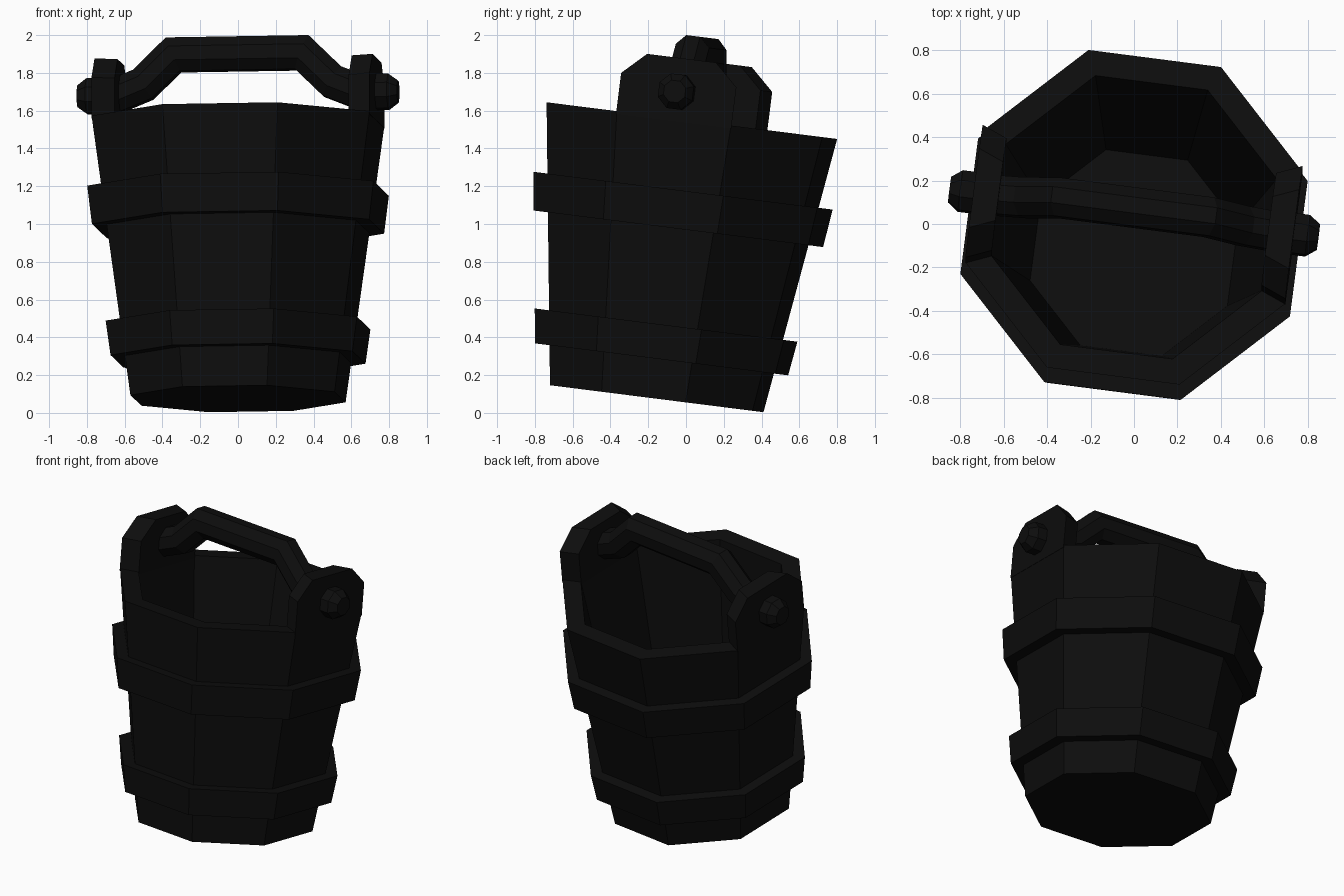
import bpy, bmesh, math
from mathutils import Matrix, Vector

if "Cube" in bpy.data.objects:
    bpy.data.objects.remove(bpy.data.objects["Cube"])

# Whole bucket leans back and is turned slightly about its own axis
POSE = (Matrix.Translation((0, -0.155, 0.075))
        @ Matrix.Rotation(math.radians(-7.2), 4, 'X')
        @ Matrix.Rotation(math.radians(-7.4), 4, 'Z'))

black = bpy.data.materials.new("charcoal_black")
black.diffuse_color = (0.004, 0.004, 0.004, 1)
black.use_nodes = True
black.node_tree.nodes["Principled BSDF"].inputs["Base Color"].default_value = black.diffuse_color


def finish(name, bm):
    bmesh.ops.recalc_face_normals(bm, faces=bm.faces)
    mesh = bpy.data.meshes.new(name)
    bm.transform(POSE)
    bm.to_mesh(mesh)
    bm.free()
    mesh.materials.append(black)
    ob = bpy.data.objects.new(name, mesh)
    bpy.context.collection.objects.link(ob)
    return ob


def loft(name, rings, closed=False):
    """Skin a list of equal-length point rings; cap the ends unless closed."""
    bm = bmesh.new()
    vs = [[bm.verts.new(p) for p in r] for r in rings]
    n = len(vs[0])
    for i in range(len(vs) if closed else len(vs) - 1):
        a, b = vs[i], vs[(i + 1) % len(vs)]
        for j in range(n):
            k = (j + 1) % n
            bm.faces.new((a[j], a[k], b[k], b[j]))
    if not closed:
        bm.faces.new(vs[0])
        bm.faces.new(vs[-1])
    return finish(name, bm)


def octagon(r, z):
    return [(r * math.cos(a), r * math.sin(a), z)
            for a in (math.radians(22.5 + 45 * i) for i in range(8))]


# Staved body: outer wall, rim, inner wall and floor
loft("bucket_body", [octagon(r, z) for r, z in
                     ((0.59, 0), (0.803, 1.484), (0.68, 1.484), (0.495, 0.18))])

# Two hoops around the body
for name, z0, z1, r0, r1 in (("lower_hoop", 0.21, 0.393, 0.699, 0.726),
                             ("upper_hoop", 0.907, 1.11, 0.801, 0.827)):
    loft(name, [octagon(r, z) for r, z in
                ((r0, z0), (r1, z1), (r1 - 0.11, z1), (r0 - 0.11, z0))], closed=True)

for side, s in (("left", -1), ("right", 1)):
    # Ear: raised stave with chamfered top corners
    def ear_ring(x, w):
        return [(s * x, y, z) for y, z in
                ((-w, 1.47), (w, 1.47), (w, 1.688), (w - 0.125, 1.805),
                 (0.125 - w, 1.805), (-w, 1.688))]
    loft(side + "_ear", [ear_ring(0.742, 0.31), ear_ring(0.625, 0.262)])

    # Chamfered peg end on the outside of the ear
    loft(side + "_peg", [[(s * x, p[0], 1.626 + p[1]) for p in octagon(r, 0)]
                         for x, r in ((0.70, 0.1), (0.805, 0.1), (0.855, 0.062))])

# Handle: octagonal bar swept along a bent path with mitred joints
half = [(0.345, 1.84), (0.505, 1.684), (0.65, 1.626), (0.72, 1.626)]
path = [Vector((-x, 0, z)) for x, z in reversed(half)] + [Vector((x, 0, z)) for x, z in half]
rings = []
for i, p in enumerate(path):
    d0 = (p - path[max(i - 1, 0)]).normalized()
    d1 = (path[min(i + 1, len(path) - 1)] - p).normalized()
    t = (d0 + d1).normalized()
    up = Vector((-t.z, 0, t.x)) / max(t.dot(d0), t.dot(d1))
    rings.append([p + Vector((0, q[0], 0)) + up * q[1] for q in octagon(0.097, 0)])
loft("handle", rings)
